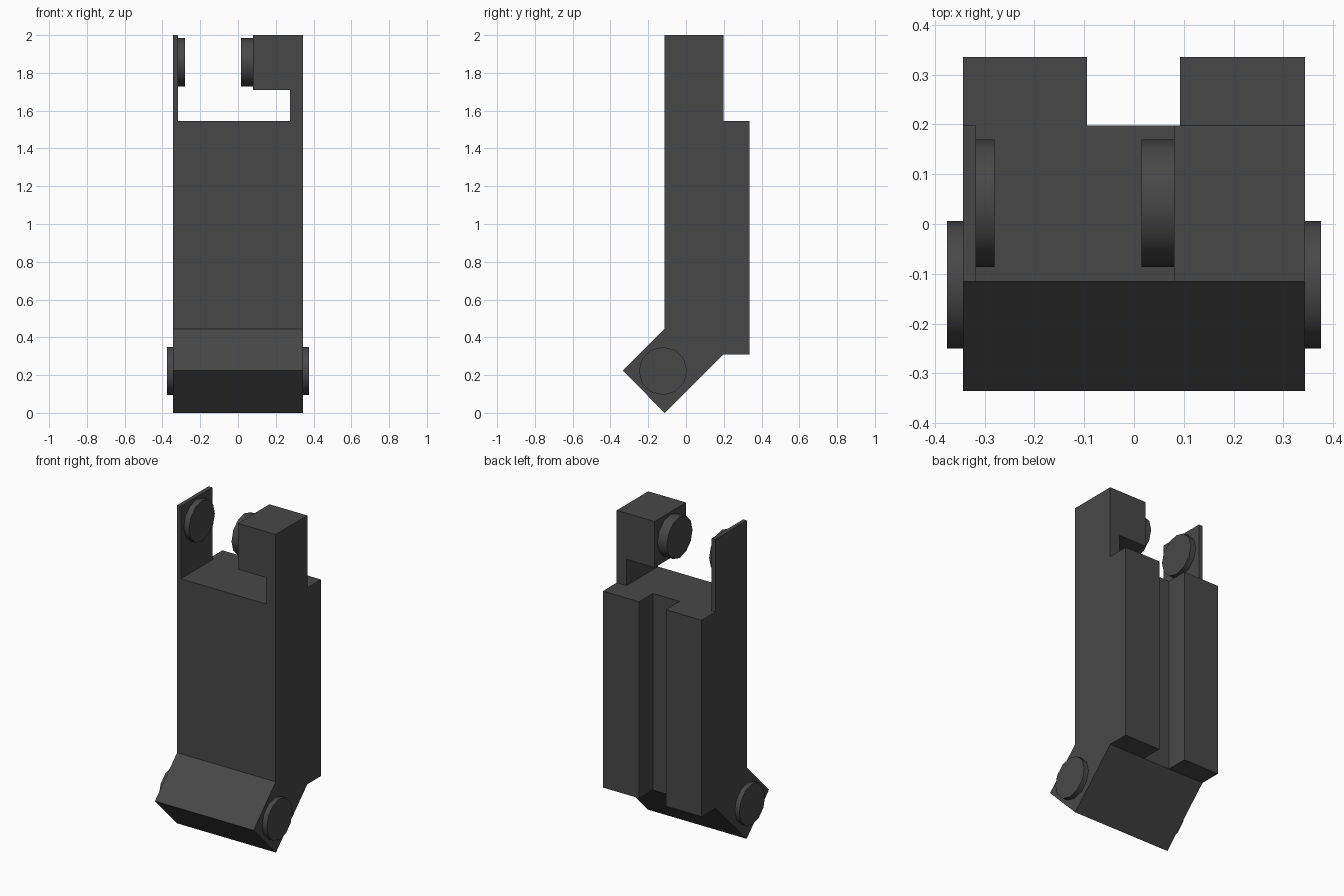
import bpy, bmesh, math
from mathutils import Vector

cube = bpy.data.objects.get("Cube")
if cube:
    bpy.data.objects.remove(cube, do_unlink=True)

# One dark grey plastic
grey = bpy.data.materials.new("dark grey")
grey.use_nodes = True
colour = (0.064, 0.064, 0.064, 1)
grey.diffuse_color = colour
grey.node_tree.nodes["Principled BSDF"].inputs["Base Color"].default_value = colour


def prism(name, points, direction):
    """Extrude a closed outline of 3D points along a direction."""
    bm = bmesh.new()
    face = bm.faces.new([bm.verts.new(p) for p in points])
    ext = bmesh.ops.extrude_face_region(bm, geom=[face])["geom"]
    moved = [g for g in ext if isinstance(g, bmesh.types.BMVert)]
    bmesh.ops.translate(bm, verts=moved, vec=Vector(direction))
    bmesh.ops.recalc_face_normals(bm, faces=bm.faces)
    mesh = bpy.data.meshes.new(name)
    bm.to_mesh(mesh)
    bm.free()
    mesh.materials.append(grey)
    obj = bpy.data.objects.new(name, mesh)
    bpy.context.collection.objects.link(obj)
    return obj


def cut(target, cutter):
    """Subtract the cutter, then discard it."""
    mod = target.modifiers.new("cut", 'BOOLEAN')
    mod.operation = 'DIFFERENCE'
    mod.solver = 'EXACT'
    mod.object = cutter
    bpy.context.view_layer.objects.active = target
    bpy.ops.object.modifier_apply(modifier=mod.name)
    bpy.data.objects.remove(cutter, do_unlink=True)


def disc(name, x0, x1, y, z, radius=0.128, sides=12):
    """Round pivot pin lying along x."""
    ring = [2 * math.pi * i / sides for i in range(sides)]
    pts = [(x0, y + radius * math.cos(a), z + radius * math.sin(a)) for a in ring]
    obj = prism(name, pts, (x1 - x0, 0, 0))
    bpy.ops.object.select_all(action='DESELECT')
    obj.select_set(True)
    bpy.context.view_layer.objects.active = obj
    bpy.ops.object.shade_smooth_by_angle(angle=math.radians(35))
    return obj


# Body: side profile with angled foot and stepped back
W = 0.343
side = [(-0.115, 2.0), (0.198, 2.0), (0.198, 1.545), (0.335, 1.545), (0.335, 0.31),
        (0.198, 0.31), (-0.113, 0.0), (-0.335, 0.225), (-0.115, 0.445)]
body = prism("body", [(-W, y, z) for y, z in side], (2 * W, 0, 0))

# Gap at the top, leaving a thin plate on one side and a hooked block on the other
gap = [(-0.317, 1.545), (0.275, 1.545), (0.275, 1.71), (0.08, 1.71), (0.08, 2.1), (-0.317, 2.1)]
cut(body, prism("gap_cutter", [(x, -0.5, z) for x, z in gap], (0, 1, 0)))

# Vertical groove between the two back rails
groove = [(-0.094, 0.198), (0.092, 0.198), (0.092, 0.5), (-0.094, 0.5)]
cut(body, prism("groove_cutter", [(x, y, 0.2) for x, y in groove], (0, 0, 1.4)))

# Pivot pins at the top and at the foot
disc("plate_pin", -0.317, -0.28, 0.042, 1.857)
disc("block_pin", 0.015, 0.08, 0.042, 1.857)
for label, s in (("left", 1), ("right", -1)):
    disc(label + "_foot_pin", s * W, s * 0.375, -0.122, 0.222)
